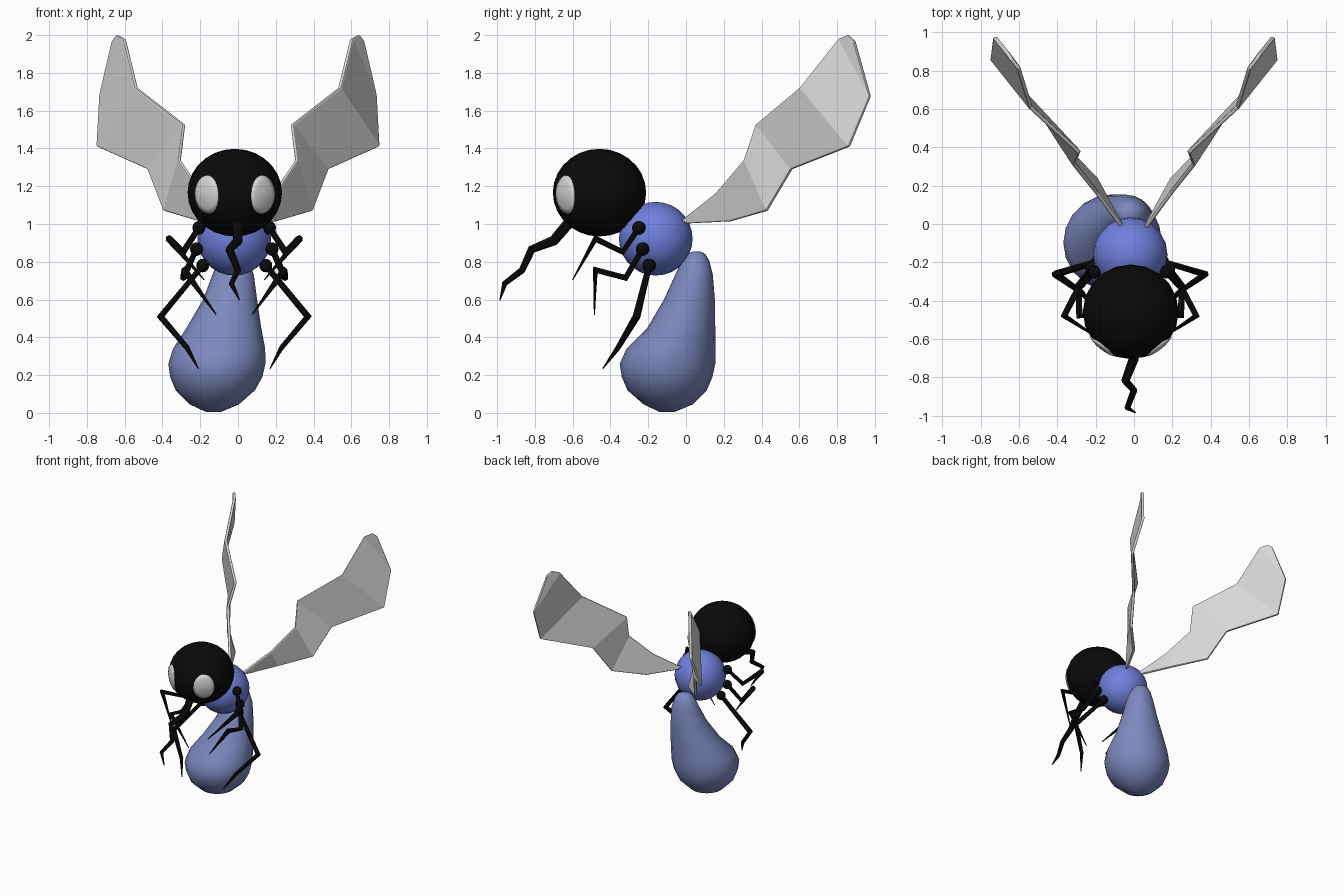
import bpy, bmesh, math
from mathutils import Vector

if "Cube" in bpy.data.objects:
    bpy.data.objects.remove(bpy.data.objects["Cube"])


def material(name, rgb):
    m = bpy.data.materials.new(name)
    m.diffuse_color = (*rgb, 1)
    m.use_nodes = True
    m.node_tree.nodes["Principled BSDF"].inputs["Base Color"].default_value = m.diffuse_color
    return m


BLACK = material("black", (0.003, 0.003, 0.003))
BLUE = material("bright blue", (0.16, 0.215, 0.72))
DULL = material("dull blue", (0.205, 0.25, 0.52))
GREY = material("pale grey", (0.68, 0.68, 0.68))
CX = -0.02  # mirror line of the body


def finish(name, bm, mat, smooth=True):
    bmesh.ops.recalc_face_normals(bm, faces=bm.faces)
    me = bpy.data.meshes.new(name)
    bm.to_mesh(me)
    bm.free()
    me.materials.append(mat)
    for p in me.polygons:
        p.use_smooth = smooth
    ob = bpy.data.objects.new(name, me)
    bpy.context.collection.objects.link(ob)
    return ob


def ball(name, loc, radii, mat, seg=20, rings=14):
    bm = bmesh.new()
    bmesh.ops.create_uvsphere(bm, u_segments=seg, v_segments=rings, radius=1)
    for v in bm.verts:
        v.co = Vector([loc[i] + v.co[i] * radii[i] for i in range(3)])
    return finish(name, bm, mat)


def loft(name, rings, mat, smooth=True):
    bm = bmesh.new()
    rows = [[bm.verts.new(p) for p in ring] for ring in rings]
    n = len(rows[0])
    for a, b in zip(rows, rows[1:]):
        for i in range(n):
            bm.faces.new((a[i], a[(i + 1) % n], b[(i + 1) % n], b[i]))
    bm.faces.new(rows[0])
    bm.faces.new(rows[-1])
    return finish(name, bm, mat, smooth)


def tube(name, pts, radii, mat, sides=6):
    pts = [Vector(p) for p in pts]
    rings = []
    for i, p in enumerate(pts):
        d_in = (p - pts[max(i - 1, 0)]).normalized()
        d_out = (pts[min(i + 1, len(pts) - 1)] - p).normalized()
        t = (d_in + d_out).normalized()
        u = t.cross(Vector((1, 0.2, 0))).normalized()
        w = t.cross(u)
        rings.append([p + radii[i] * (u * math.cos(a) + w * math.sin(a))
                      for a in [math.tau * k / sides for k in range(sides)]])
    return loft(name, rings, mat, False)


# head and thorax
HEAD, HR = Vector((CX + 0.003, -0.458, 1.166)), Vector((0.25, 0.247, 0.232))
ball("head", HEAD, HR, BLACK)
ball("thorax", (CX, -0.16, 0.922), (0.195, 0.195, 0.195), BLUE)

# eyes: oval patches lying on the head
for side, s in (("left", -1), ("right", 1)):
    a0 = math.radians(39)
    n = Vector((s * math.sin(a0), -math.cos(a0), -0.06))
    t = Vector((s * math.cos(a0), math.sin(a0), 0))
    rings = []
    for r in (0.02, 0.35, 0.7, 1.0):
        ring = []
        for k in range(24):
            a = math.tau * k / 24
            d = (n + t * 0.34 * r * math.cos(a)
                 + Vector((0, 0, 0.49 * r * math.sin(a)))).normalized()
            ring.append(HEAD + d * HR * 1.012)
        rings.append(ring)
    rings.append([HEAD + (p - HEAD) * 0.97 for p in rings[-1]])
    loft(side + "_eye", rings, GREY)

# abdomen: z, centre x, radius x, centre y, radius y
SECTIONS = [
    (0.005, -0.13, 0.04, -0.10, 0.04), (0.045, -0.125, 0.13, -0.095, 0.13),
    (0.12, -0.12, 0.21, -0.10, 0.21), (0.19, -0.115, 0.244, -0.10, 0.24),
    (0.26, -0.112, 0.257, -0.098, 0.253), (0.34, -0.10, 0.244, -0.08, 0.235),
    (0.45, -0.075, 0.198, -0.025, 0.18), (0.60, -0.042, 0.143, 0.018, 0.135),
    (0.73, -0.026, 0.11, 0.042, 0.10), (0.80, -0.025, 0.083, 0.05, 0.075),
    (0.84, -0.025, 0.055, 0.054, 0.05), (0.855, -0.025, 0.02, 0.055, 0.02)]
loft("abdomen", [[(x + rx * math.cos(math.tau * k / 20),
                   y + ry * math.sin(math.tau * k / 20), z) for k in range(20)]
                 for z, x, rx, y, ry in SECTIONS], DULL)

# wings: leading edge out to the tip, then back along the trailing edge
WING = [(.06, -.02, 1.022), (.19, .156, 1.16), (.31, .31, 1.34), (.285, .373, 1.527),
        (.537, .606, 1.722), (.60, .81, 1.98), (.64, .86, 2.0), (.66, .892, 1.972),
        (.728, .976, 1.675), (.743, .865, 1.41), (.474, .56, 1.29),
        (.389, .43, 1.07), (.20, .24, 1.015), (.07, .0, 1.003)]
QUADS = [(0, 1, 12, 13), (1, 2, 11, 12), (2, 3, 10, 11), (3, 4, 9, 10),
         (4, 5, 8, 9), (5, 6, 7, 8)]
for side, s in (("left", -1), ("right", 1)):
    bm = bmesh.new()
    vs = [bm.verts.new((s * x, y, z)) for x, y, z in WING]
    for q in QUADS:
        bm.faces.new([vs[i] for i in q])
    ob = finish(side + "_wing", bm, GREY, False)
    m = ob.modifiers.new("thickness", 'SOLIDIFY')
    m.thickness, m.offset = 0.022, 0
    b = ob.modifiers.new("soft_rim", 'BEVEL')
    b.width, b.segments = 0.008, 2

# legs: hip ball and a tapered, jointed tube (x measured from the mirror line)
LEGS = {
    "front": [(.187, -.25, .98), (.27, -.335, .852), (.345, -.48, .922), (.16, -.6, .705)],
    "middle": [(.20, -.23, .867), (.27, -.32, .715), (.265, -.48, .757), (.095, -.485, .52)],
    "rear": [(.167, -.195, .78), (.39, -.262, .51), (.25, -.36, .345), (.19, -.44, .235)]}
RADII = {"front": (.016, .018, .02, .003), "middle": (.016, .018, .02, .003),
         "rear": (.016, .021, .014, .003)}
for side, s in (("left", -1), ("right", 1)):
    for pos, path in LEGS.items():
        pts = [(CX + s * x, y, z) for x, y, z in path]
        ball(f"{side}_{pos}_hip", pts[0], (.036, .036, .036), BLACK, 10, 8)
        tube(f"{side}_{pos}_leg", pts, RADII[pos], BLACK)

# crooked feeding tube
tube("feeding_tube", [(-.01, -.60, 1.03), (0, -.70, .912), (-.045, -.818, .865),
                      (.0, -.868, .755), (-.035, -.96, .685), (.008, -.985, .597)],
     (.03, .027, .022, .018, .015, .003), BLACK)
